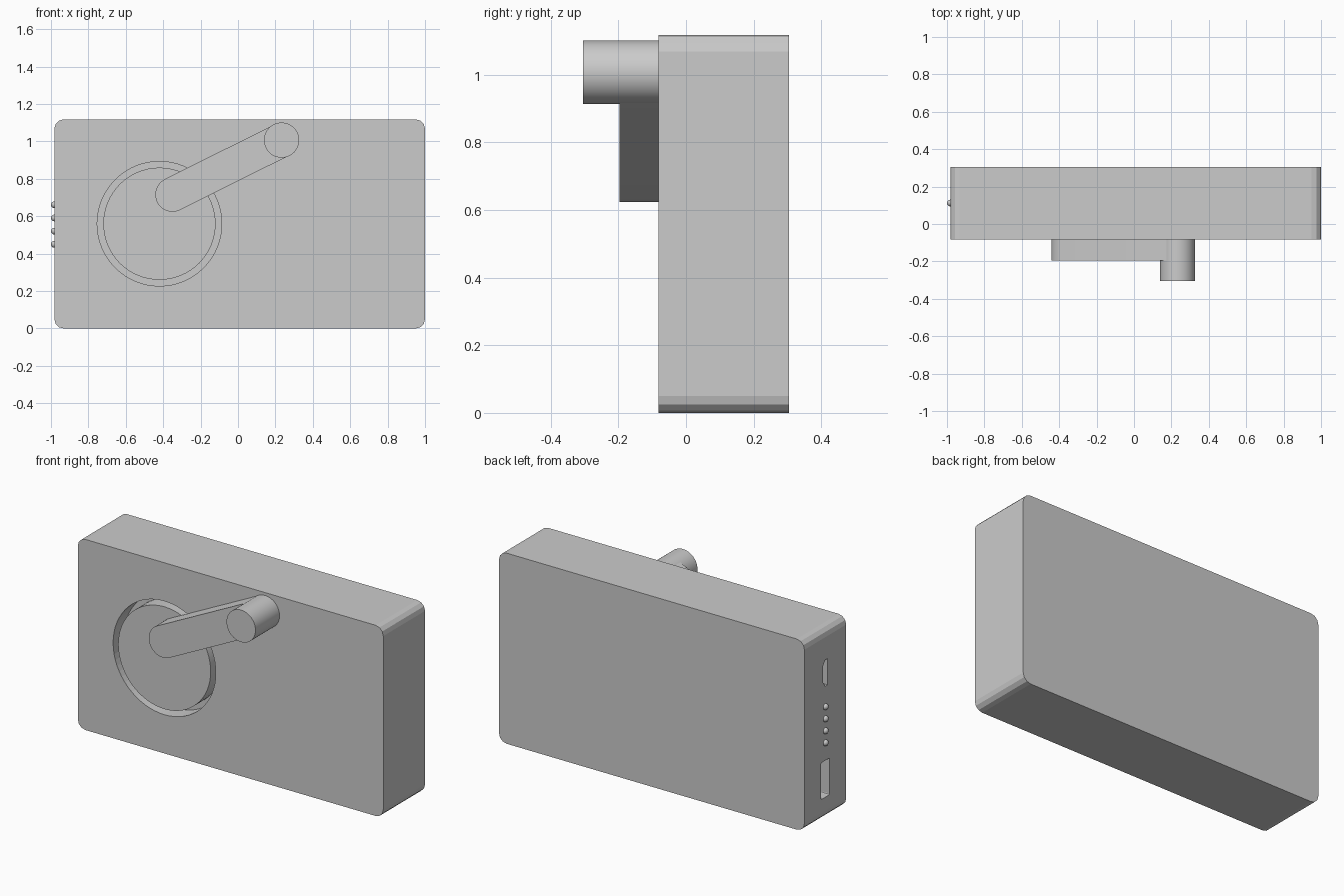
import bpy, bmesh, math

if "Cube" in bpy.data.objects:
    bpy.data.objects.remove(bpy.data.objects["Cube"])

FRONT, BACK = -0.082, 0.305   # body faces along y
SIDE = -0.982                 # left face of the body


def prism(name, pts, axis, a, b):
    """Extrude a 2D outline: axis 'y' uses (x, z) points, axis 'x' uses (y, z)."""
    bm = bmesh.new()
    place = (lambda p, d: (p[0], d, p[1])) if axis == 'y' else (lambda p, d: (d, p[0], p[1]))
    face = bm.faces.new([bm.verts.new(place(p, a)) for p in pts])
    ext = bmesh.ops.extrude_face_region(bm, geom=[face])
    shift = (0, b - a, 0) if axis == 'y' else (b - a, 0, 0)
    bmesh.ops.translate(bm, vec=shift,
                        verts=[g for g in ext['geom'] if isinstance(g, bmesh.types.BMVert)])
    bmesh.ops.recalc_face_normals(bm, faces=bm.faces)
    return finish(name, bm)


def finish(name, bm):
    me = bpy.data.meshes.new(name)
    bm.to_mesh(me)
    bm.free()
    ob = bpy.data.objects.new(name, me)
    bpy.context.collection.objects.link(ob)
    return ob


def arc(c, r, start, end, n):
    return [(c[0] + r * math.cos(start + (end - start) * i / n),
             c[1] + r * math.sin(start + (end - start) * i / n)) for i in range(n + 1)]


def circle(c, r, n=64):
    return arc(c, r, 0, math.tau, n)[:-1]


def rounded_rect(u0, u1, v0, v1, r, n):
    centres = [(u1 - r, v1 - r), (u0 + r, v1 - r), (u0 + r, v0 + r), (u1 - r, v0 + r)]
    pts = []
    for k, c in enumerate(centres):
        pts += arc(c, r, k * math.pi / 2, (k + 1) * math.pi / 2, n)
    return pts


def cut(target, cutter):
    mod = target.modifiers.new(cutter.name, 'BOOLEAN')
    mod.operation, mod.solver, mod.object = 'DIFFERENCE', 'EXACT', cutter
    cutter.hide_render = True
    cutter.hide_set(True)


def smooth(ob):
    bpy.ops.object.select_all(action='DESELECT')
    ob.select_set(True)
    bpy.context.view_layer.objects.active = ob
    bpy.ops.object.shade_smooth_by_angle(angle=math.radians(25))


# Body with rounded corners
body = prism("body", rounded_rect(SIDE, 1.0, 0, 1.118, 0.05, 3), 'y', FRONT, BACK)

# Round recess with the flush turning disc inside it
hub = (-0.42, 0.56)
cut(body, prism("recess_cutter", circle(hub, 0.333), 'y', FRONT - 0.05, FRONT + 0.1))
disc = prism("turning_disc", circle(hub, 0.3), 'y', FRONT, FRONT + 0.11)

# Ports on the left side
cut(body, prism("large_port_cutter", rounded_rect(0.072, 0.15, 0.13, 0.345, 0.006, 2),
                'x', SIDE - 0.05, SIDE + 0.15))
small_port = [(0.09, 0.78), (0.09, 0.935), (0.112, 0.935), (0.134, 0.905), (0.134, 0.81), (0.112, 0.78)]
cut(body, prism("small_port_cutter", small_port, 'x', SIDE - 0.05, SIDE + 0.1))

# Crank arm: a bar with round ends
p, q = (-0.35, 0.716), (0.233, 1.007)
ang = math.atan2(q[1] - p[1], q[0] - p[0])
h = math.pi / 2
outline = arc(q, 0.092, ang - h, ang + h, 24) + arc(p, 0.092, ang + h, ang + 3 * h, 24)
arm = prism("crank_arm", outline, 'y', -0.196, FRONT)

# Crank handle
handle = prism("crank_handle", circle(q, 0.094, 48), 'y', -0.305, FRONT)

# Row of indicator lights
bm = bmesh.new()
for i in range(4):
    ret = bmesh.ops.create_uvsphere(bm, u_segments=20, v_segments=12, radius=0.018)
    bmesh.ops.translate(bm, verts=ret['verts'], vec=(SIDE, 0.112, 0.45 + 0.0705 * i))
lights = finish("indicator_lights", bm)

for ob in (disc, arm, handle, lights):
    smooth(ob)
